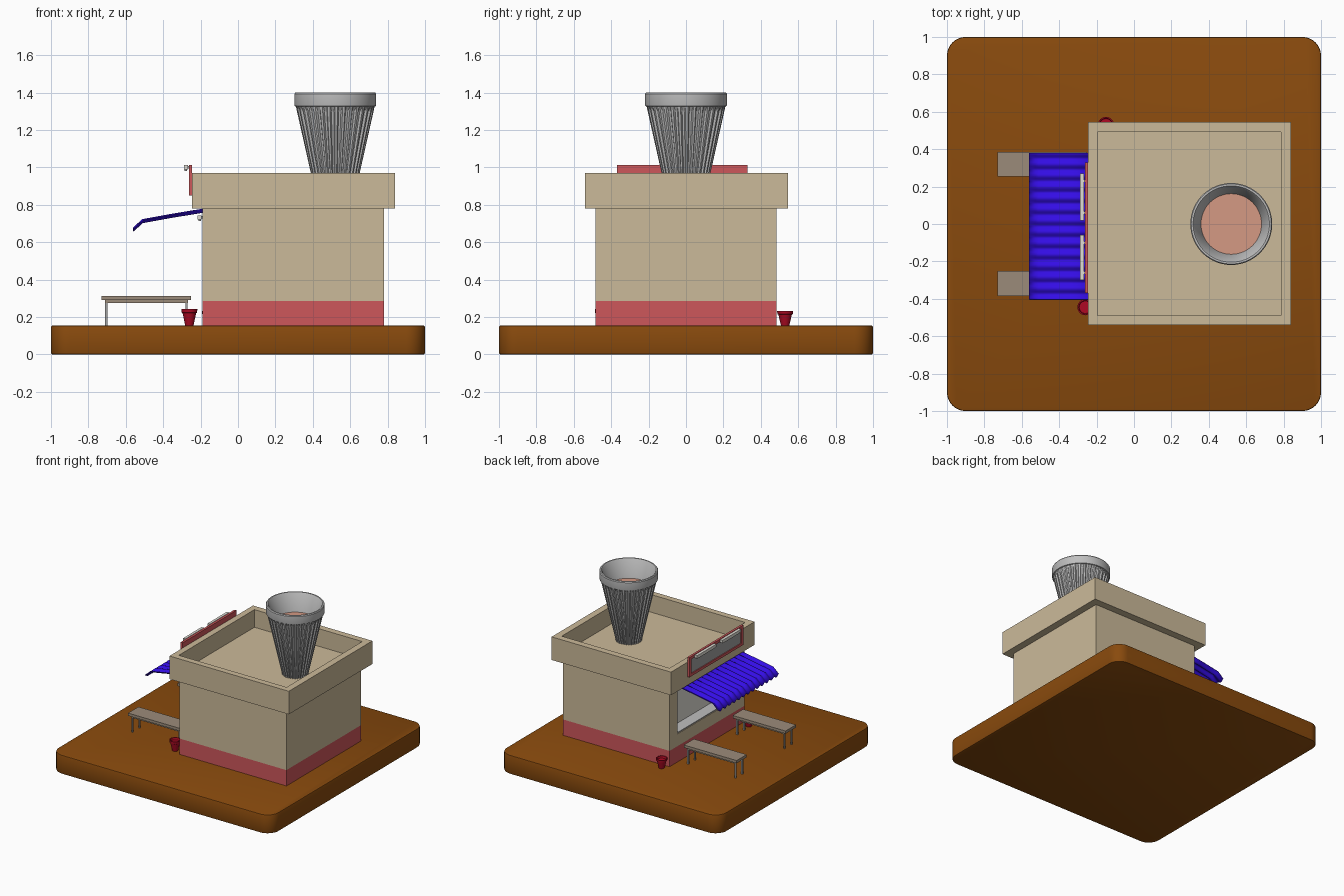
import bpy, bmesh, math
from mathutils import Vector

if "Cube" in bpy.data.objects:
    bpy.data.objects.remove(bpy.data.objects["Cube"])


def material(name, rgb):
    m = bpy.data.materials.new(name)
    m.diffuse_color = (*rgb, 1)
    m.use_nodes = True
    m.node_tree.nodes["Principled BSDF"].inputs["Base Color"].default_value = m.diffuse_color
    return m


BROWN = material("base brown", (0.25, 0.069, 0.004))
BEIGE = material("wall beige", (0.60, 0.49, 0.32))
RED = material("trim red", (0.61, 0.095, 0.105))
BLUE = material("awning blue", (0.034, 0.004, 0.78))
GREY = material("cup grey", (0.52, 0.52, 0.52))
PINK = material("drink pink", (0.66, 0.32, 0.23))
WOOD = material("bench wood", (0.33, 0.26, 0.195))
POT = material("pot red", (0.43, 0.003, 0.017))
WHITE = material("pale white", (0.75, 0.73, 0.67))
METAL = material("metal grey", (0.36, 0.36, 0.36))


def finish(name, bm, *mats, smooth=None):
    bmesh.ops.recalc_face_normals(bm, faces=bm.faces[:])
    me = bpy.data.meshes.new(name)
    bm.to_mesh(me)
    bm.free()
    for m in mats:
        me.materials.append(m)
    if smooth:
        me.shade_smooth()
        me.set_sharp_from_angle(angle=math.radians(smooth))
    ob = bpy.data.objects.new(name, me)
    bpy.context.scene.collection.objects.link(ob)
    return ob


def box_bm(lo, hi, bm=None):
    bm = bm or bmesh.new()
    vs = bmesh.ops.create_cube(bm, size=1)["verts"]
    for v in vs:
        v.co = [lo[i] if v.co[i] < 0 else hi[i] for i in range(3)]
    return bm


def box(name, lo, hi, mat):
    return finish(name, box_bm(lo, hi), mat)


def recess(bm, direction, lo, hi, depth, floor_mat=0):
    """Cut a rectangular pocket (lo..hi) into the face pointing along direction."""
    d = Vector(direction)
    bm.normal_update()
    face = max(bm.faces, key=lambda f: f.normal.dot(d))
    axis = max(range(3), key=lambda i: abs(d[i]))
    mid = face.calc_center_median()
    bmesh.ops.inset_individual(bm, faces=[face], thickness=0.001)
    for v in face.verts:
        for i in range(3):
            if i != axis:
                v.co[i] = lo[i] if v.co[i] < mid[i] else hi[i]
    new = bmesh.ops.extrude_face_region(bm, geom=[face])["geom"]
    bmesh.ops.translate(bm, verts=[g for g in new if isinstance(g, bmesh.types.BMVert)], vec=-d * depth)
    for g in new:
        if isinstance(g, bmesh.types.BMFace):
            g.material_index = floor_mat
    if face.is_valid:
        bmesh.ops.delete(bm, geom=[face], context='FACES_ONLY')


def lathe(name, profile, at, mat, seg=48):
    bm = bmesh.new()
    rings = [[bm.verts.new((at[0] + r * math.cos(2 * math.pi * k / seg),
                            at[1] + r * math.sin(2 * math.pi * k / seg), z))
              for k in range(seg)] for r, z in profile]
    for a, b in zip(rings, rings[1:]):
        for k in range(seg):
            n = (k + 1) % seg
            bm.faces.new((a[k], a[n], b[n], b[k]))
    bm.faces.new(rings[0])
    bm.faces.new(rings[-1])
    return finish(name, bm, mat, smooth=35)


# Rounded base slab
bm = box_bm((-1, -1, 0), (1, 1, 0.155))
bmesh.ops.bevel(bm, geom=[e for e in bm.edges if abs(e.verts[0].co.z - e.verts[1].co.z) > 0.1],
                offset=0.1, segments=8, profile=0.5, affect='EDGES')
caps = [e for e in bm.edges if abs(e.verts[0].co.z - e.verts[1].co.z) < 0.001]
bmesh.ops.bevel(bm, geom=caps, offset=0.008, segments=2, profile=0.5, affect='EDGES')
finish("base_slab", bm, BROWN, smooth=40)

# Shop body: red plinth, walls with a serving window on the -x side
box("wall_plinth", (-0.19, -0.485, 0.15), (0.78, 0.485, 0.285), RED)
bm = box_bm((-0.19, -0.485, 0.285), (0.78, 0.485, 0.78))
recess(bm, (-1, 0, 0), (0, -0.38, 0.385), (0, 0.38, 0.75), 0.1, 1)
finish("walls", bm, BEIGE, WHITE)
box("window_counter", (-0.185, -0.379, 0.385), (-0.09, 0.379, 0.393), GREY)

# Overhanging roof with a parapet
bm = box_bm((-0.245, -0.54, 0.78), (0.84, 0.545, 0.97))
recess(bm, (0, 0, 1), (-0.195, -0.49, 0), (0.785, 0.492, 0), 0.145)
finish("roof", bm, BEIGE)

# Fluted cup on the roof
cx, cy, ribs = 0.52, 0.0, 32
bm = bmesh.new()
loops = []
for z, r in ((0.825, 0.098), (1.30, 0.205), (1.335, 0.212)):
    ring = []
    for k in range(ribs * 4):
        inset = 0.011 if k % 4 in (2, 3) and z < 1.32 else 0
        a = 2 * math.pi * (k + (0.15 if k % 2 else -0.15)) / (ribs * 4)
        ring.append(bm.verts.new((cx + (r - inset) * math.cos(a), cy + (r - inset) * math.sin(a), z)))
    loops.append(ring)
for a, b in zip(loops, loops[1:]):
    for k in range(len(a)):
        n = (k + 1) % len(a)
        bm.faces.new((a[k], a[n], b[n], b[k]))
bm.faces.new(loops[0])
finish("cup_fluted_side", bm, GREY)
lathe("cup_rim", [(0.16, 1.245), (0.209, 1.325), (0.217, 1.328), (0.219, 1.335), (0.219, 1.393),
                  (0.214, 1.4), (0.204, 1.4), (0.198, 1.393), (0.162, 1.25)], (cx, cy), GREY, 64)
lathe("cup_drink", [(0.162, 1.245), (0.162, 1.253)], (cx, cy), PINK, 64)

# Corrugated awning, swept from a short bent profile
path = [(-0.19, 0.768), (-0.35, 0.742), (-0.51, 0.713), (-0.56, 0.668)]
waves, steps = 13, 8
bm = bmesh.new()
rows = []
for x, z in path:
    rows.append([bm.verts.new((x, -0.405 + 0.785 * j / (waves * steps),
                               z + 0.008 * math.cos(2 * math.pi * j / steps)))
                 for j in range(waves * steps + 1)])
for a, b in zip(rows, rows[1:]):
    for j in range(waves * steps):
        bm.faces.new((a[j], a[j + 1], b[j + 1], b[j]))
awning = finish("awning", bm, BLUE, smooth=35)
mod = awning.modifiers.new("thickness", 'SOLIDIFY')
mod.thickness = 0.006
mod.offset = 0

# Sign board with a sunken panel
bm = box_bm((-0.263, -0.37, 0.85), (-0.245, 0.33, 1.013))
recess(bm, (-1, 0, 0), (0, -0.345, 0.872), (0, 0.305, 0.99), 0.007, 1)
finish("sign_board", bm, RED, METAL)

# Strip lamps over the sign and under the awning
for label, x, z, wall in (("sign", -0.279, 0.99, -0.262), ("awning", -0.205, 0.722, -0.188)):
    for i, (y0, y1) in enumerate(((-0.3, -0.06), (0.02, 0.27))):
        box(f"{label}_lamp_{i + 1}", (x - 0.011, y0, z), (x + 0.011, y1, z + 0.022), WHITE)
        bm = bmesh.new()
        for y in (y0 + 0.04, y1 - 0.04):
            box_bm((x, y - 0.006, z + 0.005), (wall, y + 0.006, z + 0.017), bm)
        box_bm((x - 0.006, y0 + 0.01, z - 0.008), (x + 0.006, y1 - 0.01, z), bm)
        finish(f"{label}_lamp_bracket_{i + 1}", bm, METAL)

# Two benches
for name, y0, y1 in (("front", -0.385, -0.25), ("back", 0.255, 0.385)):
    box(f"{name}_bench_seat", (-0.73, y0, 0.29), (-0.25, y1, 0.312), WOOD)
    box(f"{name}_bench_apron", (-0.71, y0 + 0.015, 0.274), (-0.268, y1 - 0.015, 0.29), WOOD)
    bm = bmesh.new()
    for x in (-0.705, -0.275):
        for y in (y0 + 0.022, y1 - 0.022):
            box_bm((x - 0.006, y - 0.006, 0.15), (x + 0.006, y + 0.006, 0.28), bm)
    finish(f"{name}_bench_legs", bm, METAL)

# Two tapered pots beside the shop corners
for name, x, y, h in (("front", -0.26, -0.445, 0.09), ("back", -0.15, 0.53, 0.08)):
    b = 0.153
    lathe(f"{name}_pot", [(0.022, b), (0.036, b + h * 0.75), (0.041, b + h * 0.78), (0.043, b + h),
                          (0.036, b + h), (0.033, b + h * 0.8)], (x, y), POT, 24)
